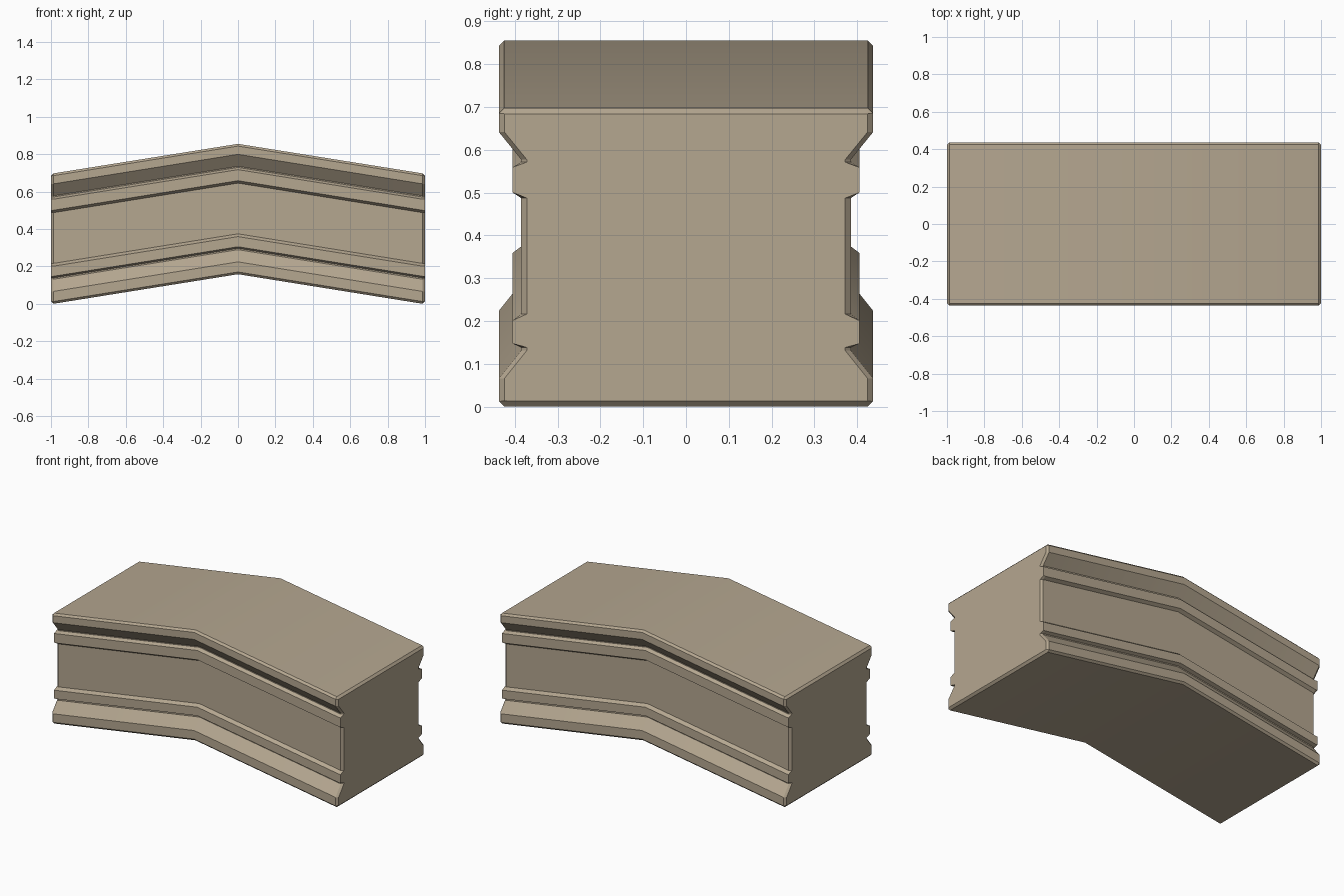
import bpy, bmesh, math

if "Cube" in bpy.data.objects:
    bpy.data.objects.remove(bpy.data.objects["Cube"])

# half profile: (y, z, inset flag) from bottom to top; flag marks edges chamfered at the end caps
HALF = [
    (0.425, 0.000, 1), (0.437, 0.012, 1), (0.437, 0.066, 1),      # base moulding
    (0.385, 0.131, 1), (0.385, 0.138, 1),                          # lower groove
    (0.405, 0.147, 0), (0.405, 0.201, 0), (0.385, 0.216, 1),       # lower band
    (0.385, 0.487, 1),                                             # recessed panel
    (0.405, 0.500, 0), (0.405, 0.559, 0), (0.385, 0.571, 1),       # upper band
    (0.385, 0.577, 1), (0.437, 0.641, 1),                          # upper groove
    (0.437, 0.685, 1), (0.425, 0.697, 1),                          # cornice
]
C = 0.013          # end chamfer
RISE = 0.158       # rise towards the middle
TOP = 0.697


def profile(inset):
    pts = []
    for y, z, f in HALF:
        if inset and f:
            y = min(y - C, 0.424)
            z = min(max(z, C), TOP - C)
        pts.append((y, z))
    # mirror to close the loop
    return pts + [(-y, z) for y, z in reversed(pts)]


mat = bpy.data.materials.new("sandstone")
mat.diffuse_color = (0.46, 0.385, 0.28, 1)
mat.use_nodes = True
mat.node_tree.nodes["Principled BSDF"].inputs["Base Color"].default_value = mat.diffuse_color

# loft of cross-sections sheared up to a central ridge
bm = bmesh.new()
rings = []
for x, inset in [(-1, 1), (-1 + C, 0), (0, 0), (1 - C, 0), (1, 1)]:
    lift = RISE * (1 - min(abs(x) / (1 - C), 1.0))
    rings.append([bm.verts.new((x, y, z + lift)) for y, z in profile(inset)])
n = len(rings[0])
for a, b in zip(rings, rings[1:]):
    for i in range(n):
        j = (i + 1) % n
        bm.faces.new((a[i], a[j], b[j], b[i]))
bm.faces.new(rings[0])
bm.faces.new(rings[-1])
bmesh.ops.recalc_face_normals(bm, faces=bm.faces)

mesh = bpy.data.meshes.new("bent_stone_trim")
bm.to_mesh(mesh)
bm.free()
mesh.materials.append(mat)
obj = bpy.data.objects.new("bent_stone_trim", mesh)
bpy.context.collection.objects.link(obj)
bpy.context.view_layer.objects.active = obj
obj.select_set(True)
bpy.ops.object.shade_smooth_by_angle(angle=math.radians(20))
